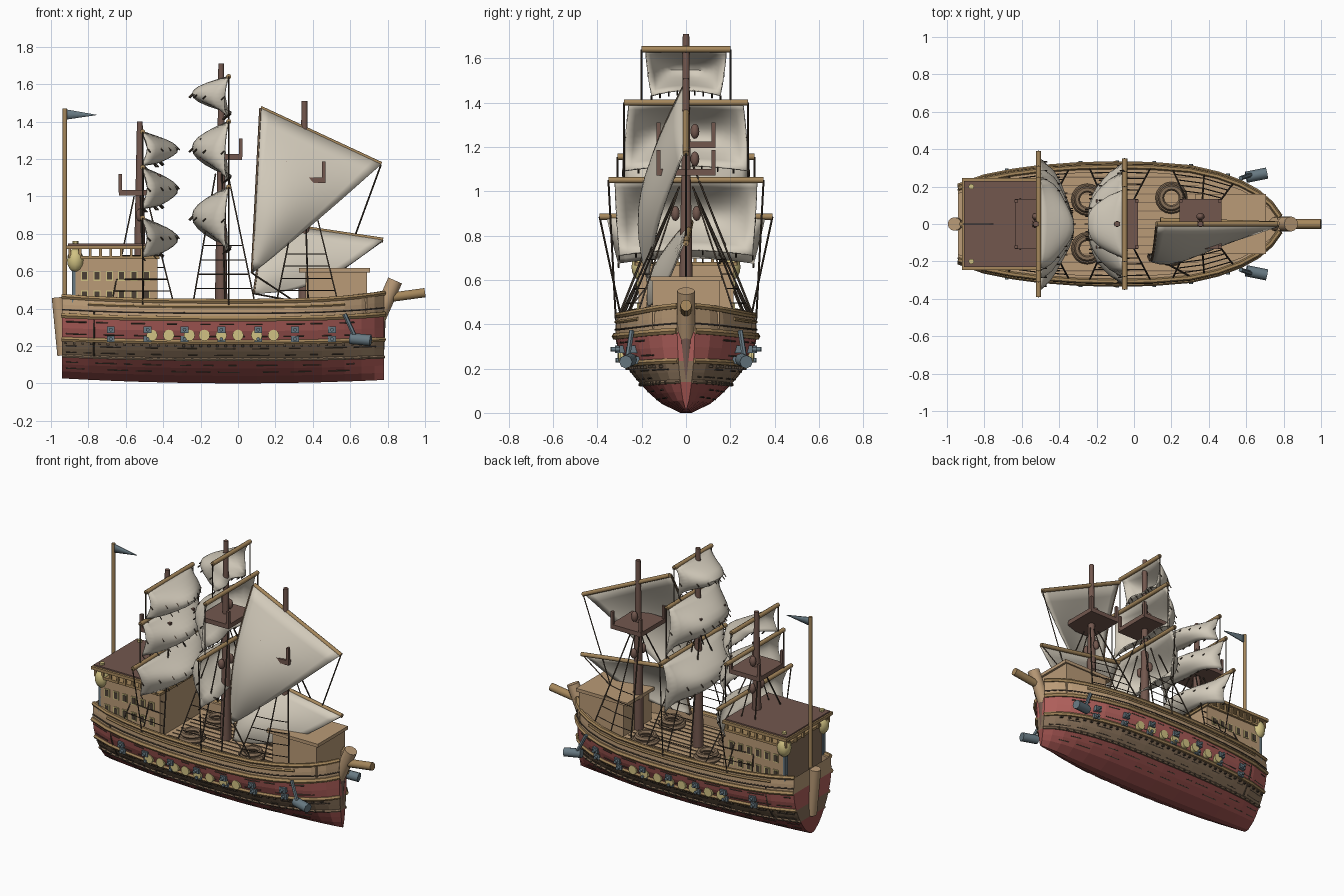
import bpy, bmesh, math, random
from mathutils import Vector

random.seed(4)
cube = bpy.data.objects.get("Cube")
if cube:
    bpy.data.objects.remove(cube)


def paint(name, *rgb):
    m = bpy.data.materials.new(name)
    m.use_nodes = True
    col = [(c / 255) ** 2.2 for c in rgb] + [1]
    m.diffuse_color = col
    m.node_tree.nodes["Principled BSDF"].inputs["Base Color"].default_value = col
    return m


TAN = paint("pale timber", 184, 153, 118)
OAK = paint("rail timber", 164, 134, 92)
BAND = paint("weathered timber", 132, 110, 88)
BROWN = paint("dark timber", 114, 88, 79)
RED = paint("red hull paint", 172, 94, 90)
BOTTOM = paint("dark red bottom paint", 148, 78, 75)
SAIL = paint("canvas", 210, 202, 186)
SLATE = paint("slate metal", 103, 120, 129)
ROPE = paint("tarred rope", 76, 66, 56)
GOLD = paint("brass", 208, 193, 130)


# ---- helpers ----
def make(name, bm, *mats, smooth=False, thick=0):
    bmesh.ops.recalc_face_normals(bm, faces=bm.faces)
    me = bpy.data.meshes.new(name)
    bm.to_mesh(me)
    bm.free()
    for m in mats:
        me.materials.append(m)
    ob = bpy.data.objects.new(name, me)
    bpy.context.collection.objects.link(ob)
    if thick:
        mod = ob.modifiers.new("thickness", "SOLIDIFY")
        mod.thickness, mod.offset = thick, 0
    if smooth:
        pick(ob)
        bpy.ops.object.shade_smooth_by_angle(angle=math.radians(40))


def pick(ob):
    bpy.ops.object.select_all(action="DESELECT")
    ob.select_set(True)
    bpy.context.view_layer.objects.active = ob


def solids(name, mat, size, places, ball=False):
    bm = bmesh.new()
    for p in places:
        if ball:
            new = bmesh.ops.create_uvsphere(bm, u_segments=10, v_segments=8, radius=1)
        else:
            new = bmesh.ops.create_cube(bm, size=1)
        for v in new["verts"]:
            v.co = Vector(a * s + b for a, s, b in zip(v.co, size, p))
    make(name, bm, mat, smooth=ball)


def rods(name, mat, r, paths, sides=8, taper=1):
    cu = bpy.data.curves.new(name, "CURVE")
    cu.dimensions, cu.bevel_depth = "3D", r
    cu.bevel_resolution, cu.use_fill_caps = (sides - 4) // 2, True
    for path in paths:
        sp = cu.splines.new("POLY")
        sp.points.add(len(path) - 1)
        sp.use_smooth = False
        for i, (pt, p) in enumerate(zip(sp.points, path)):
            pt.co = (*p, 1)
            pt.radius = 1 + (taper - 1) * i / (len(path) - 1)
    cu.materials.append(mat)
    ob = bpy.data.objects.new(name, cu)
    bpy.context.collection.objects.link(ob)
    pick(ob)
    bpy.ops.object.convert(target="MESH")
    if sides > 6:
        bpy.ops.object.shade_smooth_by_angle(angle=math.radians(50))


def cloth(name, f, nu, nv, mat):
    bm = bmesh.new()
    g = [[bm.verts.new(f(i / nu, j / nv)) for j in range(nv + 1)] for i in range(nu + 1)]
    for i in range(nu):
        for j in range(nv):
            bm.faces.new((g[i][j], g[i + 1][j], g[i + 1][j + 1], g[i][j + 1]))
    bmesh.ops.remove_doubles(bm, verts=bm.verts, dist=.0005)
    make(name, bm, mat, smooth=True, thick=.008)


def interp(table, t):
    for (a, fa), (b, fb) in zip(table, table[1:]):
        if t <= b:
            return fa + (fb - fa) * (t - a) / (b - a)
    return table[-1][1]


def both(x, y, z):
    return [(x, y, z), (x, -y, z)]


# ---- hull ----
PLAN = [(-.94, .2), (-.8, .25), (-.65, .28), (-.5, .3), (-.3, .315), (-.1, .32), (.1, .316),
        (.3, .3), (.45, .265), (.57, .22), (.66, .17), (.73, .11), (.78, .04)]
SECTION = [(0, .08), (.04, .34), (.08, .49), (.125, .63), (.17, .75), (.22, .86),
           (.28, .95), (.34, 1), (.4, .99), (.44, .96)]
ROWS = [0, 0, 0, 1, 1, 2, 2, 3, 3, 3, 3, 3]


def hull_y(x, z):
    return interp(PLAN, x) * interp(SECTION, z)


def sheer(x, z):
    t = z / .44
    return z + .03 * x * x * (1 - t) + (.09 if x > 0 else .03) * abs(x) ** 3 * t ** 3


def hull_ring(bm, x):
    half = [(hull_y(x, z), sheer(x, z)) for z, _ in SECTION]
    top_y, top_z = half[-1]
    inner = max(top_y - .03, .004)
    half += [(inner, top_z), (inner, .38), (0, .38)]
    return [[bm.verts.new((x, s * y, z)) for y, z in half] for s in (1, -1)]


bm = bmesh.new()
rings = [hull_ring(bm, x) for x, _ in PLAN]
for a, b in zip(rings, rings[1:]):
    for s in (0, 1):
        for i, m in enumerate(ROWS):
            f = bm.faces.new((a[s][i], b[s][i], b[s][i + 1], a[s][i + 1]))
            f.material_index = m
    bm.faces.new((a[0][0], b[0][0], b[1][0], a[1][0]))
for left, right in (rings[0], rings[-1]):
    for i in range(len(SECTION) - 1):
        f = bm.faces.new((left[i], left[i + 1], right[i + 1], right[i]))
        f.material_index = ROWS[i]
bmesh.ops.remove_doubles(bm, verts=bm.verts, dist=.0001)
make("hull", bm, BOTTOM, BAND, RED, TAN)


def on_hull(x, z, s):
    return (x, s * hull_y(x, z), sheer(x, z))


def wale(name, z, r, mat, lo=-1, hi=1):
    xs = [x for x, _ in PLAN if lo < x < hi]
    rods(name, mat, r, [[on_hull(x, z, s) for x in xs] for s in (1, -1)], 6)


wale("cap_rail", .44, .014, OAK)
wale("upper_rail", .41, .009, OAK, -.85, .6)
wale("main_wale", .345, .016, OAK)
wale("middle_wale", .22, .014, OAK)
wale("lower_wale", .127, .01, BAND)
wale("bulwark_seam", .375, .005, ROPE)

# broken plank seams and bolt heads along the wales
seams = []
for z in (.06, .095, .15, .185, .25, .315):
    for s in (1, -1):
        x = -.92
        while x < .68:
            end = x + random.uniform(.04, .12)
            seams.append([on_hull(x, z, s), on_hull((x + end) / 2, z, s), on_hull(end, z, s)])
            x = end + random.uniform(.03, .14)
rods("plank_seams", ROPE, .004, seams, 4)
solids("wale_bolts", ROPE, (.014, .022, .012), [on_hull(-.92 + .045 * i, z, s)
       for i in range(37) for z in (.127, .2) for s in (1, -1)])
rods("stern_ribs", ROPE, .006, [[on_hull(-.77, z, s) for z in (.13, .22, .28, .37)] for s in (1, -1)], 4)

# gun ports with short barrels, and brass shields between them
port_x = [-.68 + .197 * i for i in range(7)]
port_z = (.237, .287)
solids("gun_ports", SLATE, (.042, .03, .034),
       [p for x in port_x for z in port_z for p in both(x, hull_y(x, z), z)])
rods("gun_barrels", SLATE, .01, [[(x, s * .2, z), (x, s * (hull_y(x, z) + .035), z)]
     for x in port_x for z in port_z for s in (1, -1)])
shield_x = (-.46, -.37, -.26, -.18, -.09, 0, .1, .19)
rods("brass_shields", GOLD, .03, [[(x, s * .26, .257), (x, s * (hull_y(x, .257) + .016), .257)]
     for x in shield_x for s in (1, -1)], 12)

# stem, stern post, bowsprit
rods("bow_post", TAN, .04, [[(.72, 0, .28), (.84, 0, .55)]], 12)
rods("stern_post", TAN, .036, [[(-.93, 0, .15), (-.96, 0, .46)]], 12)
rods("bowsprit", OAK, .026, [[(.78, 0, .455), (1, 0, .485)]], 10)
rods("keel_stem", BROWN, .02, [[(.755, 0, .05), (.755, 0, .2), (.755, 0, .38)]], 8, 1.8)

# anchors at the bow
rods("anchor_shanks", SLATE, .012, [[(.57, s * .245, .37), (.63, s * .265, .24)] for s in (1, -1)], 6)
rods("anchor_heads", SLATE, .03, [[(.6, s * .25, .24), (.71, s * .272, .23)] for s in (1, -1)], 8)

# ---- stern cabin ----
solids("stern_cabin", TAN, (.44, .43, .3), [(-.65, 0, .525)])
solids("stern_wall", BAND, (.012, .4, .27), [(-.874, 0, .535)])
solids("stern_corner_plates", SLATE, (.02, .03, .26), both(-.877, .2, .53))
solids("cabin_ledge", OAK, (.47, .46, .016), [(-.655, 0, .672)])
solids("cabin_posts", OAK, (.014, .014, .06),
       [p for i in range(9) for p in both(-.9 + .055 * i, .225, .7)])
solids("stern_posts", OAK, (.014, .014, .06), [(-.9, -.2 + .08 * i, .7) for i in range(6)])
solids("roof_trim", OAK, (.48, .49, .02), [(-.68, 0, .728)])
solids("cabin_roof", BROWN, (.46, .46, .01), [(-.68, 0, .742)])
win = [p for i in range(6) for z in (.47, .575) for p in both(-.82 + .066 * i, .216, z)]
solids("window_frames", GOLD, (.038, .008, .054), win)
solids("window_panes", ROPE, (.026, .012, .042), win)
solids("lanterns", GOLD, (.046, .046, .064), both(-.87, .2, .658), ball=True)
rods("lantern_tips", GOLD, .016, [[(-.87, s * .2, .7), (-.87, s * .2, .76)] for s in (1, -1)], 6)
rods("flag_pole", OAK, .012, [[(-.925, 0, .4), (-.925, 0, 1.47)]])
cloth("flag", lambda u, v: (-.92 + .17 * u, 0, 1.465 - .03 * u - .055 * v * (1 - u)), 6, 2, SLATE)

# ---- forecastle and deck gear ----
solids("forecastle", TAN, (.33, .3, .22), [(.525, 0, .49)])
solids("forecastle_roof", TAN, (.38, .32, .022), [(.515, 0, .605)])
solids("deck_seams", BAND, (.75, .006, .006), [p for i in range(6) for p in both(-.03, .025 + .045 * i, .381)])
rods("rope_coils", BAND, .016, [[(x + r * math.cos(a * math.pi / 8), y + r * math.sin(a * math.pi / 8), z)
     for a in range(17)] for x, k in ((.2, .14), (-.25, .13)) for y in (k, -k)
     for r, z in ((.07, .4), (.055, .425))], 6)

# ---- masts and lookouts: x, top height, lookout height, shroud top ----
MASTS = {"mizzen": (-.525, 1.4, 1.02, 1.0), "main": (-.09, 1.71, 1.21, 1.12), "fore": (.355, 1.51, 1.085, 1.02)}
for name, (x, top, nest, hold) in MASTS.items():
    rods(name + "_mast", BROWN, .034, [[(x, 0, .38), (x, 0, .8), (x, 0, 1.1), (x, 0, top)]], 10, .45)
    solids(name + "_lookout", BROWN, (.225, .265, .03), [(x, 0, nest)])
    solids(name + "_lookout_posts", BROWN, (.018, .018, .1),
           [p for dx in (-.104, .104) for p in both(x + dx, .123, nest + .05)])
    solids(name + "_blocks", BROWN, (.022, .02, .034), both(x, .048, .9) + [(x, .04, nest + .06)], ball=True)
    shrouds, rungs = [], []
    for s in (1, -1):
        lines = [(Vector((x + d, s * hull_y(x + d, .44), .43)), Vector((x + d * .2, s * .03, hold)))
                 for d in (-.15, .02, .18)]
        shrouds += lines
        rungs += [[a.lerp(b, k / 9) for a, b in lines] for k in (1, 2, 3, 4)]
    rods(name + "_shrouds", ROPE, .0045, shrouds, 4)
    rods(name + "_ratlines", ROPE, .003, rungs, 4)


# ---- square sails ----
def square_sail(name, x, top, drop, yard, belly, flare, end):
    def f(u, v):
        s = 2 * u - 1
        fold = .014 * math.sin(11 * u + 5 * v)
        bulge = belly * math.sin(math.pi * v * end) * (.12 + .88 * math.cos(s * math.pi / 2) ** .7)
        arch = .025 * v * (1 - s * s)
        return (x + bulge + fold * v, s * yard * (.92 + flare * v), top - drop * v + arch)
    cloth(name + "_sail", f, 16, 10, SAIL)
    rods(name + "_yard", OAK, .014, [[(x, -yard, top), (x, yard, top)]])
    ties = [Vector(f(i / 8, v)) for i in range(9) for v in (.5, 1)]
    rods(name + "_ties", ROPE, .004, [[p, p + Vector((belly * .1, 0, -.02))] for p in ties], 4)
    return x, yard, top


for label, end, sails in (
        ("main", 1, ((-.05, 1.64, .21, .2, -.2, -.14), (-.05, 1.4, .31, .28, -.2, .1), (-.05, 1.05, .34, .35, -.2, -.06))),
        ("mizzen", .82, ((-.51, 1.345, .18, .25, .18, .06), (-.51, 1.155, .22, .31, .18, 0), (-.51, .885, .21, .39, .18, -.14)))):
    tips = [square_sail(label + "_" + n, *sail, end) for n, sail in zip(("top", "middle", "lower"), sails)]
    x = tips[0][0]
    feet = [(y, tips[i + 1][2]) for i, (_, y, _) in enumerate(tips[:-1])] + [(hull_y(x - .04, .4), .42)]
    rods(label + "_braces", ROPE, .0045, [[(x, s * y, z), (x, s * fy, fz)]
         for (_, y, z), (fy, fz) in zip(tips, feet) for s in (1, -1)], 4)


# ---- triangular fore sails ----
def lateen(name, a, b, clew, belly, sag):
    a, b, clew = Vector(a), Vector(b), Vector(clew)

    def f(u, v):
        p = a.lerp(b, u).lerp(clew, v)
        swell = math.sin(math.pi * v)
        p.y -= .012 + belly * swell * math.sin(math.pi * (.3 + .62 * u))
        p.z -= sag * swell * u * u
        return p
    cloth(name + "_sail", f, 14, 12, SAIL)
    rods(name + "_yard", OAK, .014, [[a, b]])
    rods(name + "_edge", BAND, .007, [[f(0, i / 12) for i in range(13)]], 6)
    rods(name + "_sheets", ROPE, .0045, [[b, (.56, 0, .61)], [clew, (.3, -.28, .44)]], 4)


lateen("fore_upper", (.12, 0, 1.47), (.765, 0, 1.17), (.075, -.16, .59), .11, .01)
lateen("fore_lower", (.14, .02, .86), (.775, 0, .765), (.085, -.16, .48), .06, .08)
